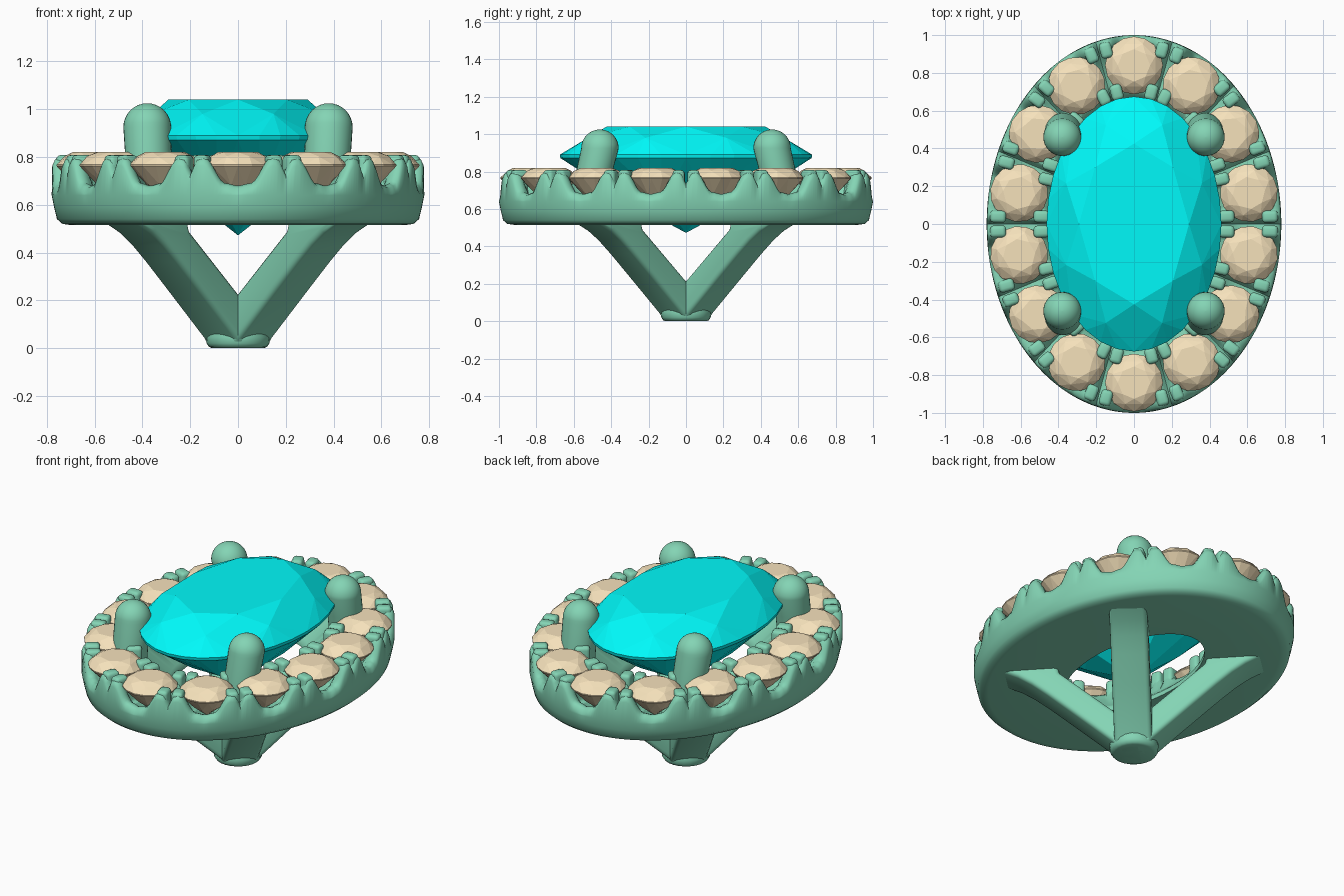
import bpy, bmesh
from math import sin, cos, pi, hypot, atan2, radians
from mathutils import Matrix, Vector

if "Cube" in bpy.data.objects:
    bpy.data.objects.remove(bpy.data.objects["Cube"])

A, B, STONES, STEPS = 0.62, 0.84, 14, 28      # halo centre ellipse, stone count, steps per stone


def material(name, rgb):
    m = bpy.data.materials.new(name)
    m.diffuse_color = (*rgb, 1)
    m.use_nodes = True
    m.node_tree.nodes["Principled BSDF"].inputs["Base Color"].default_value = m.diffuse_color
    return m


METAL = material("green_metal", (0.23, 0.66, 0.46))
CYAN = material("cyan_gem", (0.0, 0.95, 0.95))
TAN = material("tan_gem", (0.92, 0.76, 0.50))


def finish(bm, name, mat, smooth=None):
    bmesh.ops.recalc_face_normals(bm, faces=bm.faces[:])
    me = bpy.data.meshes.new(name)
    bm.to_mesh(me)
    bm.free()
    me.materials.append(mat)
    if smooth:
        me.shade_smooth()
        me.set_sharp_from_angle(angle=radians(smooth))
    ob = bpy.data.objects.new(name, me)
    bpy.context.collection.objects.link(ob)
    return ob


def loft(bm, rings, closed=False):
    vs = [[bm.verts.new(p) for p in r] for r in rings]
    n = len(vs[0])
    for i in range(len(vs) if closed else len(vs) - 1):
        a, b = vs[i], vs[(i + 1) % len(vs)]
        for j in range(n):
            bm.faces.new((a[j], a[(j + 1) % n], b[(j + 1) % n], b[j]))
    if not closed:
        bm.faces.new(vs[0])
        bm.faces.new(vs[-1])
    bmesh.ops.recalc_face_normals(bm, faces=bm.faces[:])


# equal arc-length angles round the halo ellipse, starting at +y
def arc_angles(n, fine=20000):
    total, acc = [0.0], 0.0
    for i in range(fine):
        t = pi / 2 + 2 * pi * (i + 0.5) / fine
        acc += hypot(A * sin(t), B * cos(t))
        total.append(acc)
    out, k = [], 0
    for i in range(n):
        while total[k] < acc * i / n:
            k += 1
        out.append(pi / 2 + 2 * pi * k / fine)
    return out


ANG = arc_angles(STONES * STEPS)


def at(i, d, z):
    t = ANG[int(i) % len(ANG)]
    return Vector(((A + d) * cos(t), (B + d) * sin(t), z))


# faceted gem: convex hull of table, crown, girdle, pavilion and culet
def gem(name, a, b, girdle, levels, mat):
    bm = bmesh.new()
    for n, off, s, z in [(8, 0, *levels[0]), (8, .5, *levels[1]), (girdle, 0, *levels[2]),
                         (girdle, 0, *levels[3]), (8, .5, *levels[4]), (1, 0, *levels[5])]:
        for i in range(n):
            t = 2 * pi * (i + off) / n
            bm.verts.new((a * s * cos(t), b * s * sin(t), z))
    bmesh.ops.convex_hull(bm, input=bm.verts[:])
    loose = [v for v in bm.verts if not v.link_faces]
    bmesh.ops.delete(bm, geom=loose, context='VERTS')
    bmesh.ops.dissolve_limit(bm, angle_limit=0.01, verts=bm.verts[:], edges=bm.edges[:])
    return finish(bm, name, mat)


gem("centre_stone", 0.463, 0.675, 32,
    [(.63, 1.04), (.84, .98), (1, .89), (.995, .872), (.5, .64), (0, .472)], CYAN)

# halo stones
small = gem("halo_stone", 0.153, 0.153, 16,
            [(.56, .82), (.8, .803), (1, .768), (1, .762), (.5, .68), (0, .62)], TAN)
for k in range(STONES):
    ob = small if k == 0 else bpy.data.objects.new("halo_stone", small.data)
    if k:
        bpy.context.collection.objects.link(ob)
    p = at(k * STEPS, 0, 0)
    ob.location = p
    ob.rotation_euler.z = atan2(p.y / B ** 2, p.x / A ** 2)


# scalloped halo ring: wall height dips at each stone and in the gap between claws
def blend(x, keys):
    for (x0, y0), (x1, y1) in zip(keys, keys[1:]):
        if x <= x1:
            f = (x - x0) / (x1 - x0)
            return y0 + (y1 - y0) * f * f * (3 - 2 * f)
    return keys[-1][1]


bm = bmesh.new()
rings = []
for i in range(STONES * STEPS):
    p = abs((i / STEPS + 0.5) % 1 - 0.5)
    h = blend(p, [(0, .68), (.13, .69), (.36, .80), (.43, .795), (.5, .735)])
    g = blend(p, [(0, .735), (.2, .74), (.35, .79), (.43, .785), (.5, .735)])
    f = blend(p, [(0, .63), (.25, .65), (.4, .735), (.5, .69)])
    prof = [(-.34, .515), (.08, .515), (.115, .52), (.138, .54), (.15, .59), (.16, .64),
            (.158, h - .035), (.147, h - .01), (.125, h), (.10, h - .01), (.06, f), (-.07, f),
            (-.10, g - .015), (-.125, g), (-.15, g - .015), (-.168, g - .04),
            (-.19, .67), (-.32, .56), (-.34, .54)]
    rings.append([at(i, d, z) for d, z in prof])
loft(bm, rings, closed=True)
finish(bm, "halo_ring", METAL, 50)

# paired claws on both sides of every halo stone
bm = bmesh.new()
for k in range(STONES):
    for s in (-1, 1):
        for d in (.10, -.13):
            i = k * STEPS + s * (11 if d > 0 else 10)
            c = at(i, d, .738)
            rot = atan2(c.y / (B + d) ** 2, c.x / (A + d) ** 2)
            mat = (Matrix.Translation(c) @ Matrix.Rotation(rot, 4, 'Z')
                   @ Matrix.Diagonal((.085, .064, .14, 1)))
            vs = bmesh.ops.create_cube(bm, size=1, matrix=mat)["verts"]
            es = list({e for v in vs for e in v.link_edges})
            bmesh.ops.bevel(bm, geom=es, offset=.02, segments=3, affect='EDGES', profile=.5)
finish(bm, "halo_claws", METAL, 40)

# four diagonal struts meeting at the foot, and the prongs above them
OUTLINE = [(-.03, 0), (.06, 0), (.085, .008), (.11, .04), (.34, .245), (.47, .36), (.555, .43),
           (.63, .48), (.72, .522), (.72, .56), (.42, .56), (.40, .49), (.107, .235), (-.03, .12)]
for sx in (-1, 1):
    for sy in (-1, 1):
        u = Vector((sx * .68, sy * .733, 0))
        w = Vector((-u.y, u.x, 0)) * .104
        bm = bmesh.new()
        loft(bm, [[u * r + w * s + Vector((0, 0, z)) for r, z in OUTLINE] for s in (-1, 1)])
        rim = [e for e in bm.edges if any(len(f.verts) > 4 for f in e.link_faces)]
        bmesh.ops.bevel(bm, geom=rim, offset=.025, segments=3, affect='EDGES', profile=.5)
        finish(bm, "strut", METAL, 35)

        bm = bmesh.new()
        rows = [(.375, .50, .53, .09), (.375, .49, .80, .097), (.38, .46, .925, .1)]
        rows += [(.38, .46, .925 + .1 * sin(t), .1 * cos(t))
                 for t in [pi / 2 * j / 8.05 for j in range(1, 9)]]
        loft(bm, [[(sx * x + r * cos(2 * pi * k / 32), sy * y + r * sin(2 * pi * k / 32), z)
                   for k in range(32)] for x, y, z, r in rows])
        finish(bm, "prong", METAL, 50)

# rounded foot filling the point where the struts meet
bm = bmesh.new()
loft(bm, [[(r * cos(pi * k / 12), r * sin(pi * k / 12), z) for k in range(24)]
          for r, z in [(.108, 0), (.122, .005), (.132, .02), (.135, .045), (.128, .08), (.11, .12)]])
finish(bm, "foot", METAL, 50)
